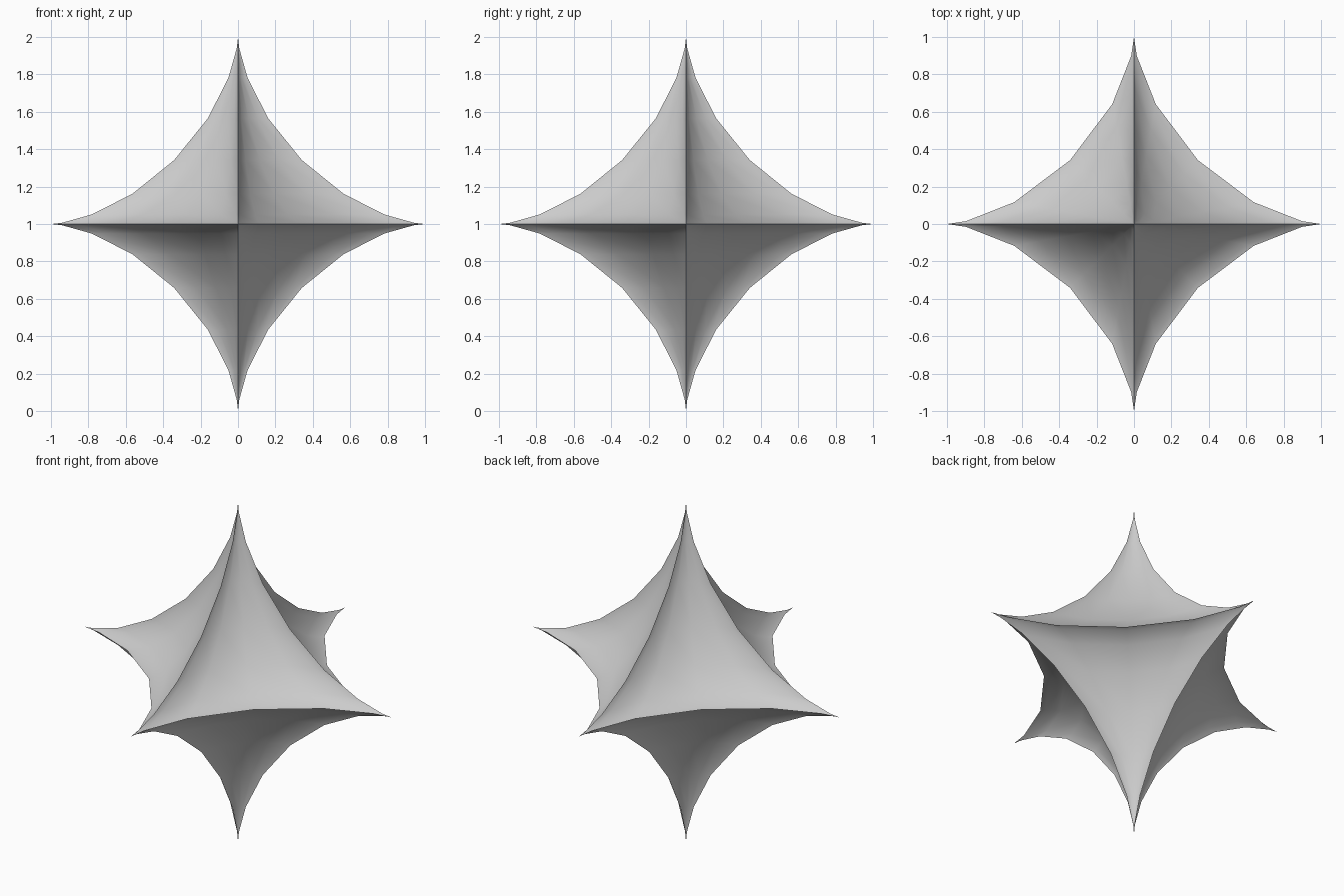
import bpy, bmesh, math

if "Cube" in bpy.data.objects:
    bpy.data.objects.remove(bpy.data.objects["Cube"])

# Six-pointed concave star: a sphere whose coordinates are raised to a power
POWER = 3.1

def pinch(c):
    return 0.0 if abs(c) < 1e-5 else math.copysign(abs(c) ** POWER, c)

bm = bmesh.new()
bmesh.ops.create_uvsphere(bm, u_segments=24, v_segments=16, radius=1.0)
for v in bm.verts:
    v.co = (pinch(v.co.x), pinch(v.co.y), pinch(v.co.z) + 1.0)
bmesh.ops.recalc_face_normals(bm, faces=bm.faces)

mesh = bpy.data.meshes.new("six_point_star")
bm.to_mesh(mesh)
bm.free()
star = bpy.data.objects.new("six_point_star", mesh)
bpy.context.collection.objects.link(star)

# Smooth faces, crisp ridges between the points
bpy.context.view_layer.objects.active = star
star.select_set(True)
bpy.ops.object.shade_smooth_by_angle(angle=math.radians(30))
